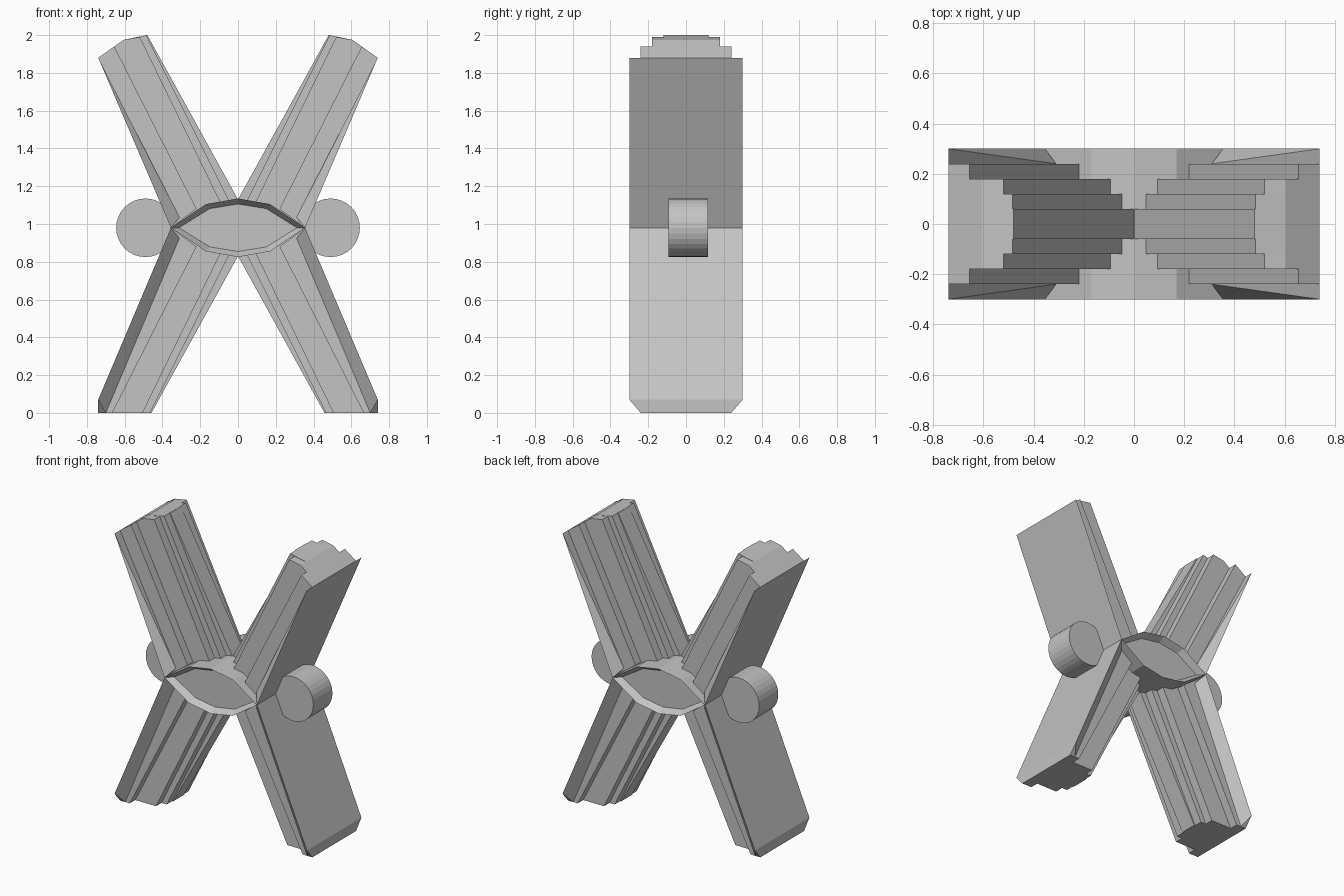
import bpy, bmesh, math

cube = bpy.data.objects.get("Cube")
if cube:
    bpy.data.objects.remove(cube)

grey = bpy.data.materials.new("plain_grey")
grey.use_nodes = True
colour = (0.55, 0.55, 0.55, 1)
grey.diffuse_color = colour
grey.node_tree.nodes["Principled BSDF"].inputs["Base Color"].default_value = colour

MID = 0.98      # height of the crossing
HALF = 0.30     # half depth of the body


def finish(bm, name):
    bmesh.ops.recalc_face_normals(bm, faces=bm.faces[:])
    mesh = bpy.data.meshes.new(name)
    bm.to_mesh(mesh)
    bm.free()
    mesh.materials.append(grey)
    obj = bpy.data.objects.new(name, mesh)
    bpy.context.collection.objects.link(obj)
    return obj


def add_hull(bm, points):
    """Convex solid from (x, half depth, z) points, mirrored front to back."""
    verts = [bm.verts.new((x, s * y, z)) for x, y, z in points for s in (-1, 1)]
    made = bmesh.ops.convex_hull(bm, input=verts)
    loose = [v for v in made["geom_interior"] if isinstance(v, bmesh.types.BMVert)]
    bmesh.ops.delete(bm, geom=loose, context="VERTS")


# Stepped arms: (half depth, inner line at the hub, inner line at the tip)
steps = [(0.06, (0, 0.15), (0.48, 1.02)),
         (0.12, (0.045, 0.14), (0.485, 1.02)),
         (0.18, (0.09, 0.13), (0.52, 1.01)),
         (0.24, (0.22, 0.10), (0.655, 0.96))]
upper_cap = [(0.605, 0.995), (0.655, 0.96), (0.74, 0.90)]
lower_cap = [(0.74, 0.98), (0.74, 0.91)]


def make_arm(name, side, up):
    bm = bmesh.new()
    cap = upper_cap if up > 0 else lower_cap

    def place(x, y, d):
        return (side * x, y, MID + up * d)

    for depth, root, tip in steps:
        if up < 0:      # feet are cut level with the floor
            t = (MID - root[1]) / (tip[1] - root[1])
            tip = (root[0] + t * (tip[0] - root[0]), MID)
        outline = [root, tip] + [p for p in cap if p[0] > tip[0] + 0.01]
        outline.append((0.355, 0))
        add_hull(bm, [place(x, depth, d) for x, d in outline])

    # Bevelled outer slab
    inner = [(0.31, 0.055)] + ([(0.74, 0.90)] if up > 0 else [(0.70, MID), (0.74, MID)])
    slab = [place(x, 0.24, d) for x, d in inner]
    slab += [place(x, HALF, d) for x, d in ((0.355, 0), cap[-1])]
    add_hull(bm, slab)
    bmesh.ops.dissolve_limit(bm, angle_limit=0.01, verts=bm.verts[:], edges=bm.edges[:])
    finish(bm, name)


for side, side_name in ((1, "left"), (-1, "right")):
    make_arm("upper_arm_" + side_name, side, 1)
    make_arm("lower_arm_" + side_name, side, -1)

# Lens-shaped hub with a shallow tapered recess in each end
rim = [(-0.355, 0), (-0.17, 0.125), (0, 0.155), (0.17, 0.125),
       (0.355, 0), (0.17, -0.125), (0, -0.155), (-0.17, -0.125)]
bm = bmesh.new()


def ring(y, sx, sz):
    return [bm.verts.new((x * sx, y, MID + z * sz)) for x, z in rim]


rings = [ring(-HALF + 0.045, 0.88, 0.81), ring(-HALF, 1, 1),
         ring(HALF, 1, 1), ring(HALF - 0.045, 0.88, 0.81)]
for a, b in zip(rings, rings[1:]):
    for i in range(len(rim)):
        j = (i + 1) % len(rim)
        bm.faces.new((a[i], a[j], b[j], b[i]))
bm.faces.new(rings[0])
bm.faces.new(rings[-1])
finish(bm, "hub")

# Side rollers
for side, side_name in ((1, "left"), (-1, "right")):
    bpy.ops.mesh.primitive_cylinder_add(vertices=32, radius=0.155, depth=0.21,
                                        location=(side * 0.49, 0.012, MID),
                                        rotation=(math.pi / 2, 0, 0))
    roller = bpy.context.object
    roller.name = "roller_" + side_name
    roller.data.materials.append(grey)
